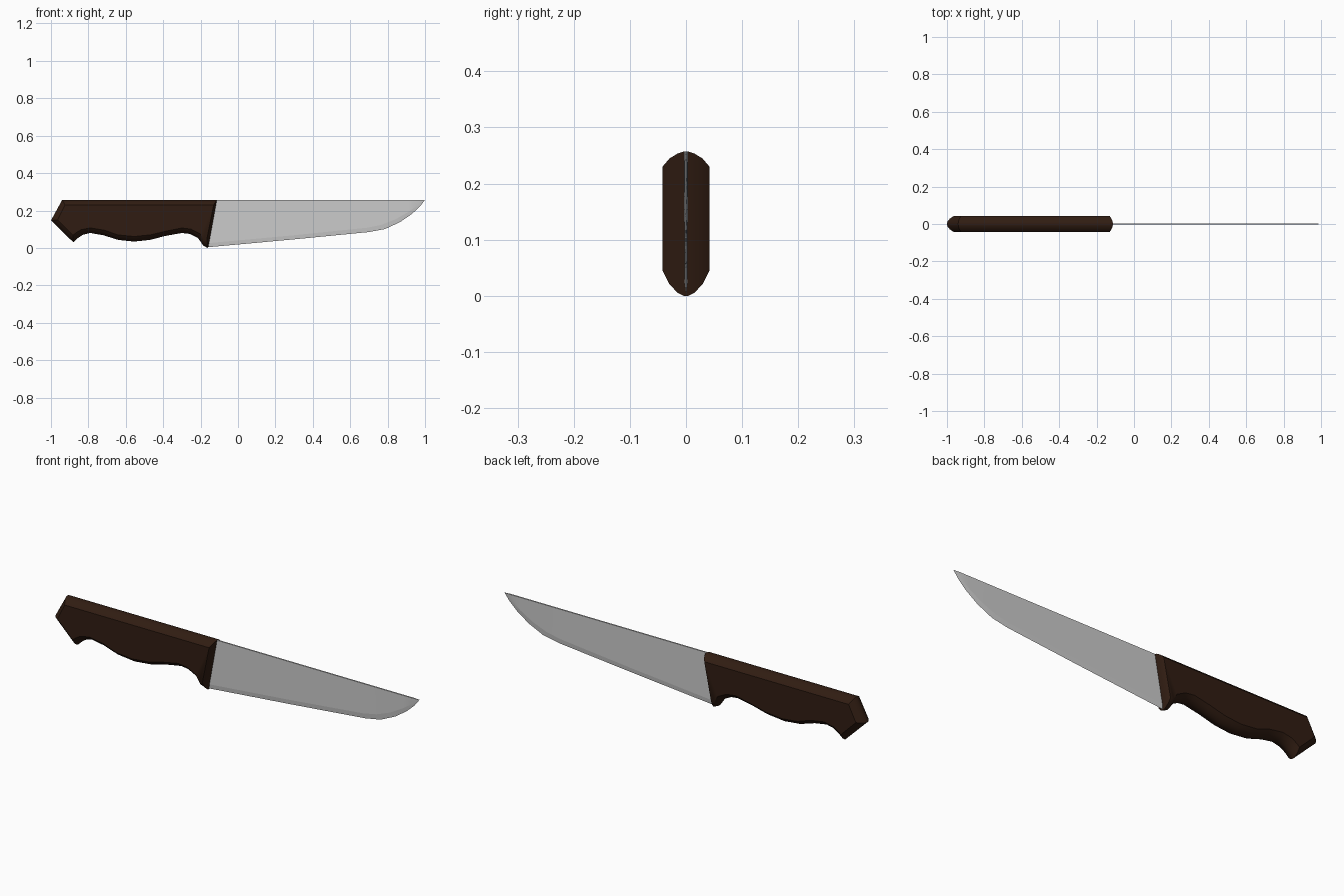
import bpy, bmesh

if "Cube" in bpy.data.objects:
    bpy.data.objects.remove(bpy.data.objects["Cube"])

def make_object(name, bm, angle):
    bmesh.ops.remove_doubles(bm, verts=bm.verts, dist=1e-5)
    bmesh.ops.recalc_face_normals(bm, faces=bm.faces)
    me = bpy.data.meshes.new(name)
    bm.to_mesh(me)
    bm.free()
    ob = bpy.data.objects.new(name, me)
    bpy.context.collection.objects.link(ob)
    bpy.ops.object.select_all(action='DESELECT')
    ob.select_set(True)
    bpy.context.view_layer.objects.active = ob
    bpy.ops.object.shade_smooth_by_angle(angle=angle)
    return ob

# Handle: outer silhouette and the smaller outline of the flat sides
outer = [(-1, .147), (-.94, .257), (-.113, .257), (-.16, 0), (-.185, .012),
         (-.214, .053), (-.257, .075), (-.30, .08), (-.39, .064), (-.47, .043),
         (-.556, .034), (-.64, .043), (-.72, .068), (-.79, .08), (-.83, .07),
         (-.856, .053), (-.88, .03)]
inner = [(-.965, .15), (-.925, .23), (-.13, .23), (-.167, .045), (-.185, .046),
         (-.203, .076), (-.25, .10), (-.30, .107), (-.385, .09), (-.467, .07),
         (-.556, .061), (-.643, .07), (-.715, .095), (-.79, .107), (-.84, .097),
         (-.868, .08), (-.882, .068)]
half = [(1, 1), (.45, .7), (.12, .35), (0, .1)]       # blend to inner, width
rings = [(t, -w) for t, w in half] + [(t, w) for t, w in reversed(half)]
bm = bmesh.new()
loops = [[bm.verts.new((a[0] + (b[0] - a[0]) * t, w * .042, a[1] + (b[1] - a[1]) * t))
          for a, b in zip(outer, inner)] for t, w in rings]
n = len(outer)
for l0, l1 in zip(loops, loops[1:]):
    for i in range(n):
        j = (i + 1) % n
        bm.faces.new((l0[i], l0[j], l1[j], l1[i]))
bm.faces.new(loops[0])
bm.faces.new(loops[-1])
handle = make_object("handle", bm, .6)
mat = bpy.data.materials.new("dark_wood")
mat.diffuse_color = (.03, .012, .006, 1)
mat.use_nodes = True
mat.node_tree.nodes["Principled BSDF"].inputs["Base Color"].default_value = mat.diffuse_color
handle.data.materials.append(mat)

# Blade: stations of spine x, ground bevel line, and cutting edge
stations = [(-.122, (-.166, .025), (-.17, .003)), (.3, (.3, .068), (.3, .046)),
            (.69, (.69, .108), (.70, .085)), (.77, (.765, .123), (.786, .101)),
            (.85, (.84, .152), (.866, .138)), (.92, (.91, .192), (.93, .182)),
            (.965, (.96, .228), (.973, .222)), (1, (1, .257), (1, .257))]
bm = bmesh.new()
sections = []
for k, (sx, b, e) in enumerate(stations):
    y = .0035 if k < 7 else 0
    sections.append([bm.verts.new(p) for p in (
        (sx, -y, .257), (b[0], -y * .8, b[1]), (e[0], 0, e[1]),
        (b[0], y * .8, b[1]), (sx, y, .257))])
for s0, s1 in zip(sections, sections[1:]):
    for i in range(5):
        j = (i + 1) % 5
        bm.faces.new((s0[i], s0[j], s1[j], s1[i]))
bm.faces.new(sections[0])
bmesh.ops.dissolve_degenerate(bm, dist=1e-5, edges=bm.edges)
make_object("blade", bm, .1)
